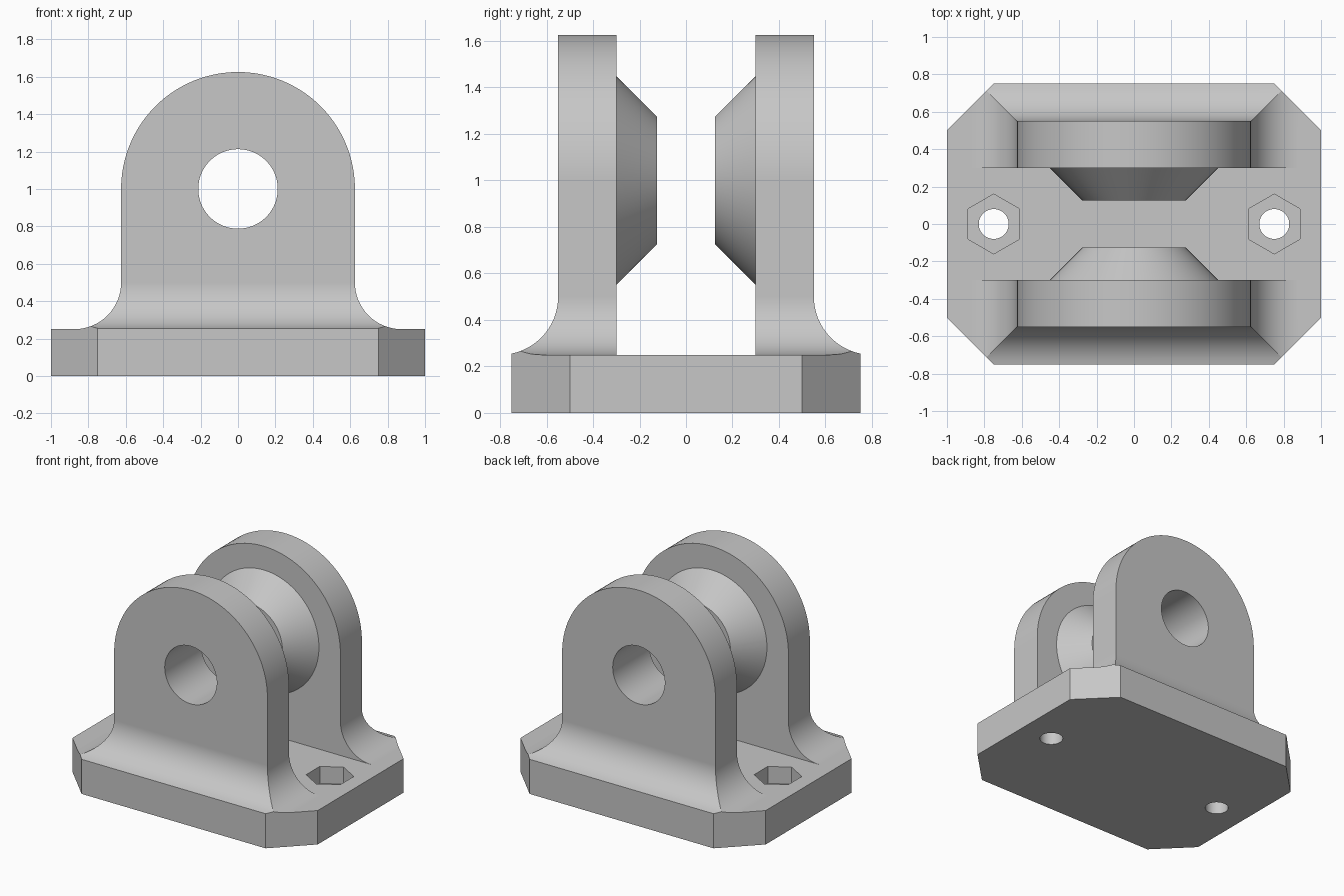
import bpy, bmesh
from math import sin, cos, pi, radians

default = bpy.data.objects.get("Cube")
if default:
    bpy.data.objects.remove(default, do_unlink=True)

grey = bpy.data.materials.new("light_grey")
grey.use_nodes = True
tone = (0.57, 0.57, 0.57, 1)
grey.diffuse_color = tone
grey.node_tree.nodes["Principled BSDF"].inputs["Base Color"].default_value = tone


def loft(name, rings):
    """Closed solid skinned through rings of equal point count."""
    bm = bmesh.new()
    loops = [[bm.verts.new(p) for p in ring] for ring in rings]
    n = len(loops[0])
    for a, b in zip(loops, loops[1:]):
        for i in range(n):
            j = (i + 1) % n
            bm.faces.new((a[i], a[j], b[j], b[i]))
    bm.faces.new(loops[0])
    bm.faces.new(loops[-1])
    bmesh.ops.remove_doubles(bm, verts=bm.verts[:], dist=1e-5)
    bmesh.ops.recalc_face_normals(bm, faces=bm.faces[:])
    bmesh.ops.dissolve_limit(bm, angle_limit=radians(0.5),
                             verts=bm.verts[:], edges=bm.edges[:])
    mesh = bpy.data.meshes.new(name)
    bm.to_mesh(mesh)
    bm.free()
    mesh.materials.append(grey)
    obj = bpy.data.objects.new(name, mesh)
    bpy.context.collection.objects.link(obj)
    return obj


def prism(name, outline, low, high):
    return loft(name, [[(x, y, z) for x, y in outline] for z in (low, high)])


def circle(r, sides, cx=0, cy=0):
    return [(cx + r * sin(2 * pi * i / sides), cy + r * cos(2 * pi * i / sides))
            for i in range(sides)]


def turned(name, ends, sides=96):
    """Round solid along y at pin height, from (y, radius) pairs."""
    return loft(name, [[(x, y, PIN_Z + z) for x, z in circle(r, sides)]
                       for y, r in ends])


def combine(body, tool, operation):
    mod = body.modifiers.new(operation, "BOOLEAN")
    mod.operation = operation
    mod.solver = "EXACT"
    mod.object = tool
    bpy.context.view_layer.objects.active = body
    bpy.ops.object.modifier_apply(modifier=mod.name)
    bpy.data.objects.remove(tool, do_unlink=True)


PIN_Z = 1.0
HALF_W = 0.625
INNER, OUTER = 0.30, 0.55
FILLET = 0.25
BASE_H = 0.25

# Oversized base slab, trimmed to its outline later
bracket = prism("clevis_bracket",
                [(-1.2, -1), (1.2, -1), (1.2, 1), (-1.2, 1)], 0, BASE_H)


# Lug: flared foot, straight sides and round top as stacked sections
def section(half, outer, z, side):
    return [(-half, side * INNER, z), (half, side * INNER, z),
            (half, side * outer, z), (-half, side * outer, z)]


for side in (1, -1):
    rings = [section(HALF_W + FILLET, OUTER + FILLET, 0.1, side)]
    for i in range(17):
        a = pi / 2 * (1 - i / 16)
        d = FILLET * (1 - cos(a))
        z = BASE_H + FILLET * (1 - sin(a))
        rings.append(section(HALF_W + d, OUTER + d, z, side))
    for i in range(33):
        a = pi / 2 * i / 32
        rings.append(section(HALF_W * cos(a), OUTER, PIN_Z + HALF_W * sin(a), side))
    combine(bracket, loft("lug", rings), "UNION")
    # Tapered boss on the inner face
    combine(bracket, turned("boss", [(side * 0.125, 0.275), (side * 0.4, 0.55)]),
            "UNION")

# Base outline with chamfered corners
outline = [(1, -0.5), (1, 0.5), (0.75, 0.75), (-0.75, 0.75),
           (-1, 0.5), (-1, -0.5), (-0.75, -0.75), (0.75, -0.75)]
combine(bracket, prism("outline_trim", outline, -1, 3), "INTERSECT")

# Pin bore through both lugs
combine(bracket, turned("pin_bore", [(-1, 0.2125), (1, 0.2125)]), "DIFFERENCE")

# Bolt holes with hexagonal pockets
for x in (-0.75, 0.75):
    combine(bracket, prism("bolt_hole", circle(0.08, 48, x), -1, 0.5), "DIFFERENCE")
    combine(bracket, prism("hex_pocket", circle(0.16, 6, x), 0.125, 0.5),
            "DIFFERENCE")

# Smooth curved faces, keep flat faces flat
bpy.ops.object.select_all(action="DESELECT")
bracket.select_set(True)
bpy.context.view_layer.objects.active = bracket
bpy.ops.object.shade_smooth_by_angle(angle=radians(25))
weighted = bracket.modifiers.new("weighted_normals", "WEIGHTED_NORMAL")
weighted.keep_sharp = True
